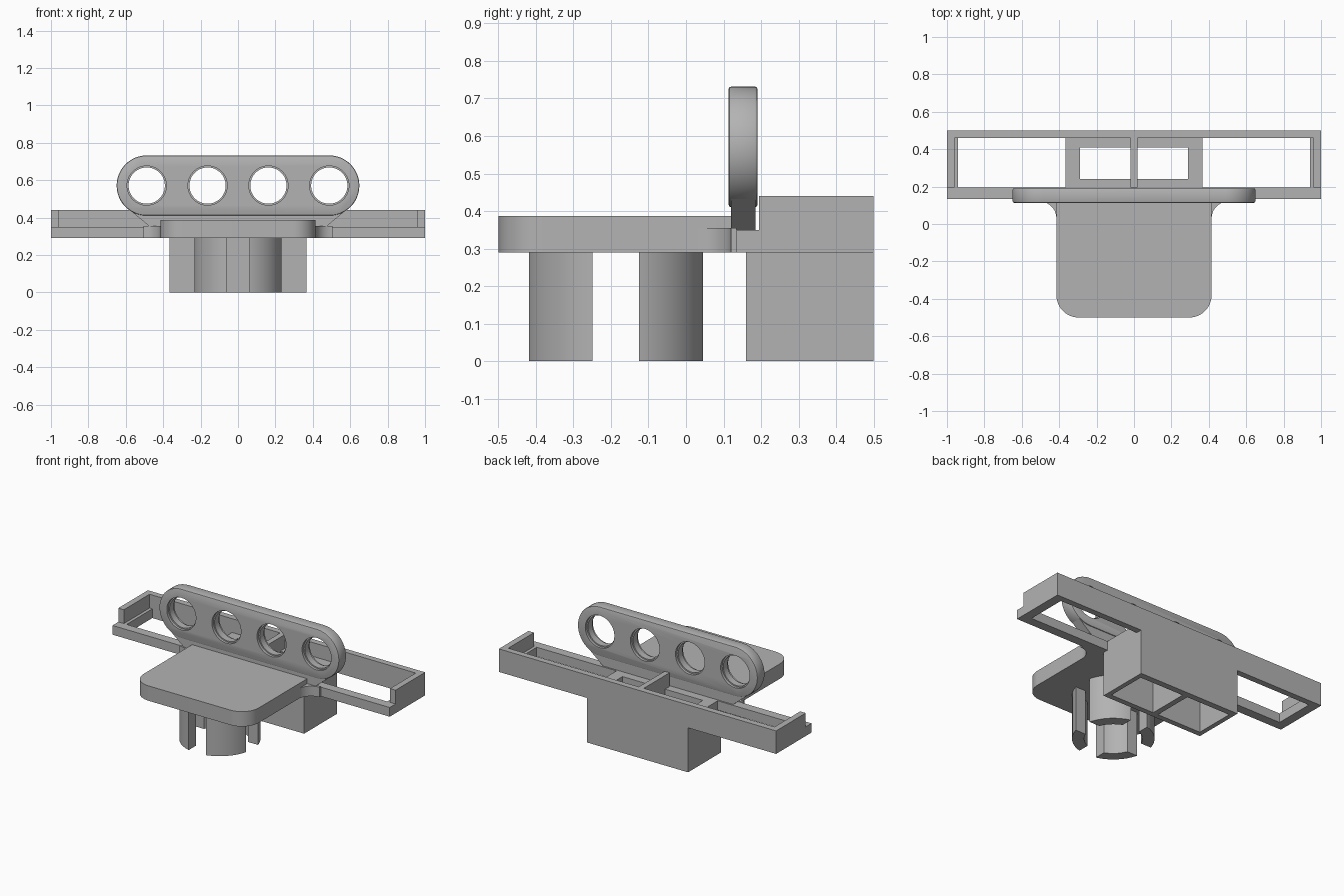
import bpy, bmesh
from math import pi, sin, cos

cube = bpy.data.objects.get("Cube")
if cube:
    bpy.data.objects.remove(cube, do_unlink=True)

grey = bpy.data.materials.new("mid grey")
grey.use_nodes = True
COLOUR = (0.45, 0.45, 0.45, 1)
grey.diffuse_color = COLOUR
grey.node_tree.nodes["Principled BSDF"].inputs["Base Color"].default_value = COLOUR


def arc(cx, cy, r, start, end, steps=12):
    """Points along an arc, angles in degrees."""
    angles = [(start + (end - start) * i / steps) * pi / 180 for i in range(steps + 1)]
    return [(cx + r * cos(a), cy + r * sin(a)) for a in angles]


def prism(name, outline, low, high, upright=False):
    """Extrude an outline along z, or along y when upright."""
    bm = bmesh.new()
    place = (lambda u, v: (u, low, v)) if upright else (lambda u, v: (u, v, low))
    face = bm.faces.new([bm.verts.new(place(u, v)) for u, v in outline])
    moved = bmesh.ops.extrude_face_region(bm, geom=[face])["geom"]
    verts = [g for g in moved if isinstance(g, bmesh.types.BMVert)]
    step = (0, high - low, 0) if upright else (0, 0, high - low)
    bmesh.ops.translate(bm, verts=verts, vec=step)
    bmesh.ops.recalc_face_normals(bm, faces=bm.faces)
    mesh = bpy.data.meshes.new(name)
    bm.to_mesh(mesh)
    bm.free()
    mesh.materials.append(grey)
    obj = bpy.data.objects.new(name, mesh)
    bpy.context.collection.objects.link(obj)
    return obj


def box(name, x0, x1, y0, y1, z0, z1):
    return prism(name, [(x0, y0), (x1, y0), (x1, y1), (x0, y1)], z0, z1)


def bake(obj):
    """Replace the mesh by its modified result."""
    bpy.context.view_layer.update()
    evaluated = obj.evaluated_get(bpy.context.evaluated_depsgraph_get())
    mesh = bpy.data.meshes.new_from_object(evaluated)
    obj.modifiers.clear()
    obj.data = mesh


def cut(obj, cutters):
    for cutter in cutters:
        mod = obj.modifiers.new("cut", "BOOLEAN")
        mod.operation, mod.solver, mod.object = "DIFFERENCE", "EXACT", cutter
        bake(obj)
        bpy.data.objects.remove(cutter, do_unlink=True)


def pair(x0, x1, *rest):
    """Two box cutters mirrored in x."""
    return [box("cutter", x0, x1, *rest), box("cutter", -x1, -x0, *rest)]


def smooth(obj):
    bpy.ops.object.select_all(action="DESELECT")
    obj.select_set(True)
    bpy.context.view_layer.objects.active = obj
    bpy.ops.object.shade_smooth_by_angle(angle=pi / 6)


# Long tray frame with raised back, ends and centre divider
RAIL = 0.35
frame = box("tray_frame", -1, 1, 0.135, 0.5, 0.29, 0.44)
cut(frame, [box("cutter", -2, 2, 0, 0.195, RAIL, 1)])
cut(frame, pair(0.018, 0.96, 0.195, 0.46, RAIL, 1))
cut(frame, pair(0.365, 0.94, 0.195, 0.46, 0, 1))
cut(frame, pair(0.018, 0.29, 0.24, 0.41, 0, 1))

# Open twin-cell box below the tray
socket = box("twin_socket", -0.365, 0.365, 0.16, 0.5, 0, 0.29)
cut(socket, pair(0.018, 0.335, 0.195, 0.46, -1, 1))

# Flat plate with rounded front corners
W, R = 0.415, 0.12
plate = prism("front_plate", arc(-W + R, -0.5 + R, R, 180, 270) + arc(W - R, -0.5 + R, R, 270, 360)
              + [(W, 0.135), (-W, 0.135)], 0.29, 0.387)
smooth(plate)

# Curved gussets between plate and tray
for side, label in ((1, "left"), (-1, "right")):
    curve = arc(0.505, 0.03, 0.09, 180, 90)
    outline = [(side * x, y) for x, y in curve + [(0.505, 0.135), (W, 0.135)]]
    smooth(prism(label + "_gusset", outline, 0.29, 0.355))

# Split hollow peg under the plate, four quarter legs
CY = -0.187
peg = prism("split_peg", arc(0, CY, 0.24, 0, 352.5, 47), 0, 0.29)
cut(peg, [prism("cutter", arc(0, CY, 0.17, 0, 350, 35), -1, 1),
          box("cutter", -1, 1, CY - 0.062, CY + 0.062, -1, 1),
          box("cutter", -0.062, 0.062, -1, 1, -1, 1)])
smooth(peg)

# Upright rounded bar with four stepped holes
CZ, BR, END = 0.571, 0.161, 0.488
bar = prism("hole_bar", arc(END, CZ, BR, -90, 90, 24) + arc(-END, CZ, BR, 90, 270, 24),
            0.113, 0.191, True)
bevel = bar.modifiers.new("bevel", "BEVEL")
bevel.width, bevel.segments, bevel.angle_limit = 0.008, 2, pi / 4
bake(bar)
for i in range(4):
    x = END * (2 * i / 3 - 1)
    for radius, y0, y1 in ((0.097, 0, 1), (0.105, 0, 0.13), (0.105, 0.174, 1)):
        cut(bar, [prism("cutter", arc(x, CZ, radius, 0, 352.5, 47), y0, y1, True)])
smooth(bar)

# Tapered web holding the bar on the tray
prism("bar_web", [(-0.47, RAIL), (0.47, RAIL), (0.575, 0.437), (0.47, 0.437), (0.4, 0.42),
                  (-0.4, 0.42), (-0.47, 0.437), (-0.575, 0.437)], 0.12, 0.185, True)
